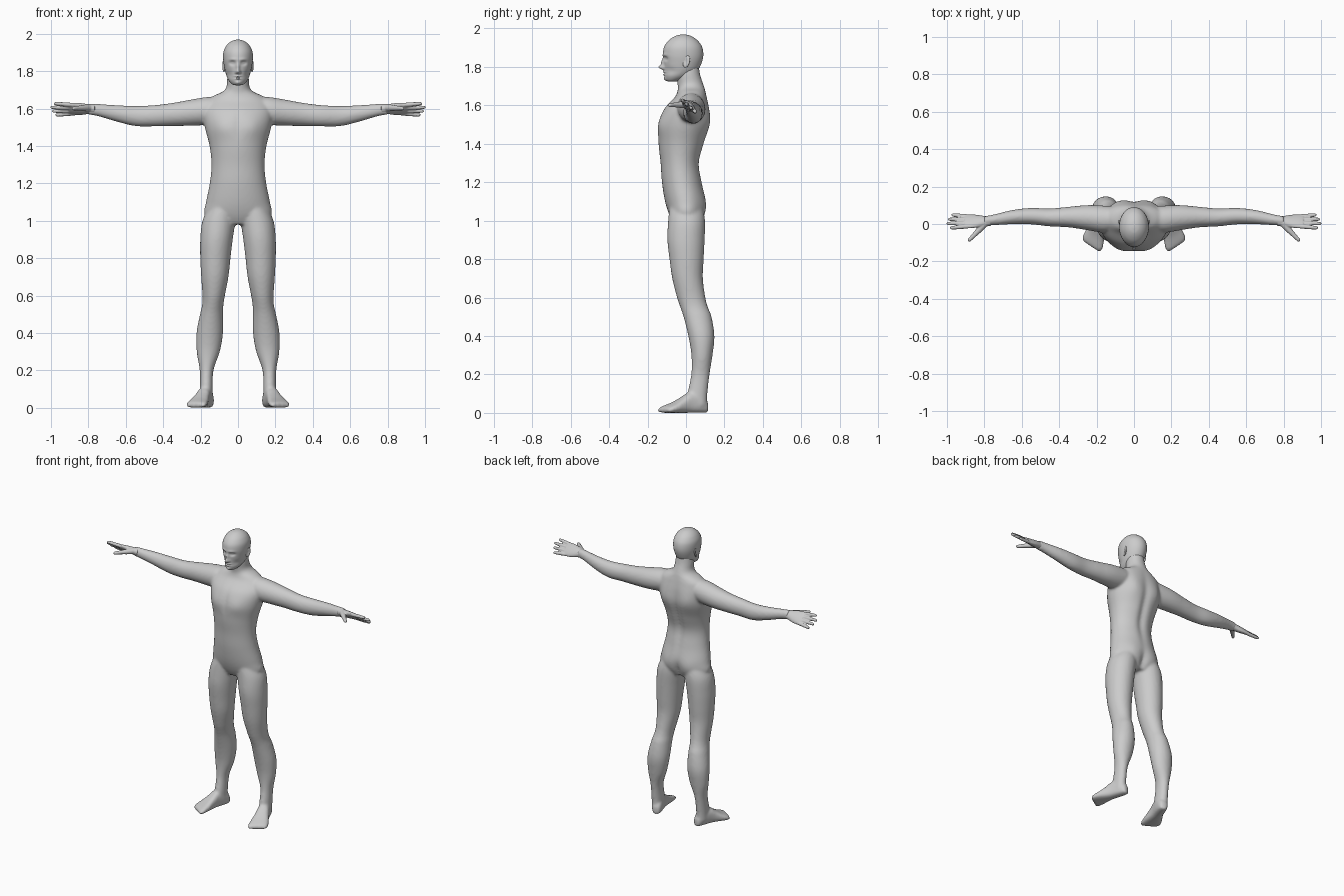
import bpy, bmesh, math
from mathutils import Vector as V


def spline(rows, n=6):
    """Catmull-Rom resampling of section rows."""
    out = []
    for i in range(len(rows) - 1):
        p = [rows[max(0, min(len(rows) - 1, i + k))] for k in (-1, 0, 1, 2)]
        for j in range(n):
            t = j / n
            out.append([0.5 * (2 * b + (c - a) * t + (2 * a - 5 * b + 4 * c - d) * t * t
                               + (3 * b - a - 3 * c + d) * t ** 3) for a, b, c, d in zip(*p)])
    return out + [list(rows[-1])]


def tube(bm, secs, side=1, seg=32, e=1.0):
    """Loft (centre, u, v) sections; side=-1 mirrors in x. Returns the new vertices."""
    rings = []
    for c, u, v in secs:
        ring = []
        for k in range(seg):
            a = 2 * math.pi * k / seg
            ca, sa = math.cos(a), math.sin(a)
            p = c + u * math.copysign(abs(ca) ** e, ca) + v * math.copysign(abs(sa) ** e, sa)
            ring.append(bm.verts.new((p.x * side, p.y, p.z)))
        rings.append(ring)
    fs = [bm.faces.new(rings[0]), bm.faces.new(rings[-1][::-1])]
    for a, b in zip(rings, rings[1:]):
        for k in range(seg):
            m = (k + 1) % seg
            fs.append(bm.faces.new((a[k], b[k], b[m], a[m])))
    bmesh.ops.recalc_face_normals(bm, faces=fs)
    return [v for r in rings for v in r]


def upright(rows, n=6):      # rows: z, cx, cy, rx, ry
    return [(V((cx, cy, z)), V((max(rx, .002), 0, 0)), V((0, max(ry, .002), 0)))
            for z, cx, cy, rx, ry in spline(rows, n)]


def bump(verts, spots):
    """Soft sculpt dabs along y: x, z, radius x, radius z, amount, front(-1)/back(1)."""
    mid = {}
    for v in verts:
        mid.setdefault(round(v.co.z, 5), []).append(v)
    for ring in mid.values():
        cy = sum(v.co.y for v in ring) / len(ring)
        for v in ring:
            d = 0
            for x, z, rx, rz, amt, f in spots:
                if (v.co.y - cy) * f > 0:
                    for sx in ((1, -1) if x else (1,)):
                        d += f * amt * math.exp(-((v.co.x - sx * x) / rx) ** 2 - ((v.co.z - z) / rz) ** 2)
            v.co.y += d


def finish(name, bm, voxel=0, smooth=0):
    me = bpy.data.meshes.new(name)
    bm.to_mesh(me)
    bm.free()
    for p in me.polygons:
        p.use_smooth = True
    ob = bpy.data.objects.new(name, me)
    bpy.context.collection.objects.link(ob)
    if voxel:
        r = ob.modifiers.new("blend", 'REMESH')
        r.mode, r.voxel_size, r.use_smooth_shade = 'VOXEL', voxel, True
        s = ob.modifiers.new("soften", 'SMOOTH')
        s.factor, s.iterations = 0.5, smooth
    return ob


# Body: torso and neck
bm = bmesh.new()
torso = tube(bm, upright([
    (.98, 0, .005, .10, .065), (1.03, 0, .003, .178, .09), (1.1, 0, -.003, .171, .106),
    (1.2, 0, -.02, .151, .105), (1.3, 0, -.03, .142, .102), (1.4, 0, -.023, .152, .12),
    (1.5, 0, -.01, .177, .134), (1.58, 0, .003, .185, .118), (1.64, 0, .025, .165, .085),
    (1.67, 0, .029, .125, .074), (1.69, 0, .028, .082, .07), (1.715, 0, .022, .062, .067),
    (1.76, 0, .012, .058, .062), (1.82, 0, .01, .05, .055)]), seg=64)
bump(torso, [(0, 1.38, .025, .2, -.016, 1), (.09, 1.53, .05, .08, .012, 1),
             (.08, 1.5, .05, .05, .008, -1), (0, 1.52, .015, .08, -.006, -1),
             (.08, 1.05, .05, .07, .01, 1), (0, 1.02, .02, .06, -.015, 1)])

leg = upright([
    (1.08, .08, 0, .07, .085), (1.0, .102, .003, .088, .096), (.9, .115, 0, .087, .097),
    (.8, .121, .003, .081, .089), (.7, .124, .008, .073, .08), (.6, .13, .027, .06, .074),
    (.55, .135, .042, .057, .072), (.5, .141, .06, .062, .073), (.4, .151, .08, .071, .068),
    (.3, .159, .083, .062, .055), (.2, .168, .075, .037, .048), (.1, .17, .06, .035, .052),
    (.04, .17, .06, .036, .05)])
# foot rows: distance from heel, half width, height
foot = [(V((.162 + .315 * s, .08 - .949 * s, h / 2)), V((.92, .3 + 1.5 * max(s, 0), 0)) * w, V((0, 0, h / 2)))
        for s, w, h in spline([(-.035, .018, .05), (-.02, .03, .075), (.02, .037, .1), (.07, .039, .105),
                               (.11, .045, .08), (.15, .054, .056), (.185, .058, .04),
                               (.205, .053, .03), (.212, .045, .022)])]
# arm rows: x, cy, cz, ry, rz
arm = [(V((x, y, z)), V((0, a, 0)), V((0, 0, b))) for x, y, z, a, b in spline([
    (.08, .03, 1.6, .06, .06), (.16, .026, 1.588, .072, .074), (.25, .034, 1.578, .067, .07),
    (.35, .037, 1.568, .055, .062), (.45, .035, 1.561, .048, .057), (.55, .042, 1.56, .044, .054),
    (.65, .037, 1.574, .038, .044), (.75, .022, 1.592, .029, .033), (.80, .017, 1.597, .025, .03)])]
for s in (1, -1):
    tube(bm, leg, s)
    tube(bm, foot, s, e=.75)
    tube(bm, arm, s)
finish("body", bm, .008, 8)

# Hands: tilted palm, four fanned fingers, thumb
across, thick = V((0, .75, -.66)), V((0, .66, .75))
for s, label in ((1, "left"), (-1, "right")):
    bm = bmesh.new()
    tube(bm, [(V((x, .015, 1.597)), across * w, thick * t) for x, w, t in spline(
        [(.765, .026, .025), (.80, .031, .023), (.84, .042, .02), (.88, .047, .016), (.905, .042, .012)])], s)
    for k, tip in ((-1.5, .984), (-.5, 1.003), (.5, .994), (1.5, .976)):
        secs = []
        for t, r in ((0, .011), (.35, .0115), (.7, .0105), (.93, .009), (1, .005)):
            c = V((.88 + (tip - .88) * t, .014, 1.596)) + across * k * (.023 + .008 * t)
            secs.append((c, V((0, r, 0)), V((0, 0, r))))
        tube(bm, secs, s, 14)
    tube(bm, [(V((x, y, z)), V((.7, .7, 0)) * r, V((0, 0, r))) for x, y, z, r in spline(
        [(.795, .005, 1.603, .02), (.825, -.028, 1.603, .017), (.855, -.06, 1.602, .0125),
         (.88, -.085, 1.6, .01), (.886, -.091, 1.6, .005)], 4)], s, 14)
    finish(label + "_hand", bm, .004, 3)

# Head with sculpted face
bm = bmesh.new()
head = tube(bm, upright([
    (1.724, 0, -.07, .012, .018), (1.729, 0, -.066, .03, .036), (1.75, 0, -.045, .05, .066),
    (1.78, 0, -.026, .063, .086), (1.82, 0, -.017, .073, .098), (1.86, 0, -.015, .079, .105),
    (1.9, 0, -.015, .078, .1), (1.93, 0, -.015, .066, .082), (1.95, 0, -.015, .049, .059),
    (1.963, 0, -.015, .028, .034), (1.968, 0, -.015, .008, .01)], 9), seg=96)
bump(head, [(0, 1.797, .011, .012, .026, -1), (0, 1.82, .009, .02, .014, -1),
            (.011, 1.793, .006, .007, .006, -1), (.03, 1.843, .015, .011, -.014, -1),
            (.03, 1.843, .009, .005, .006, -1), (.028, 1.862, .02, .008, .004, -1),
            (0, 1.773, .017, .004, .009, -1), (0, 1.7655, .018, .0022, -.004, -1),
            (0, 1.759, .014, .004, .008, -1), (0, 1.737, .016, .01, .008, -1),
            (.05, 1.78, .018, .02, -.007, -1)])
finish("head", bm)

# Ears: flattened, dished ovals
for s, label in ((1, "left"), (-1, "right")):
    bm = bmesh.new()
    bmesh.ops.create_uvsphere(bm, u_segments=24, v_segments=16, radius=1)
    for v in bm.verts:
        x, y, z = v.co
        dish = .006 * math.exp(-((y + .2) / .5) ** 2 - (z / .5) ** 2) if x > 0 else 0
        v.co = ((.075 + .008 * x + .005 * y - dish) * s, .002 + .018 * y + .005 * z,
                1.828 + .032 * z)
    bmesh.ops.recalc_face_normals(bm, faces=bm.faces[:])
    finish(label + "_ear", bm)
